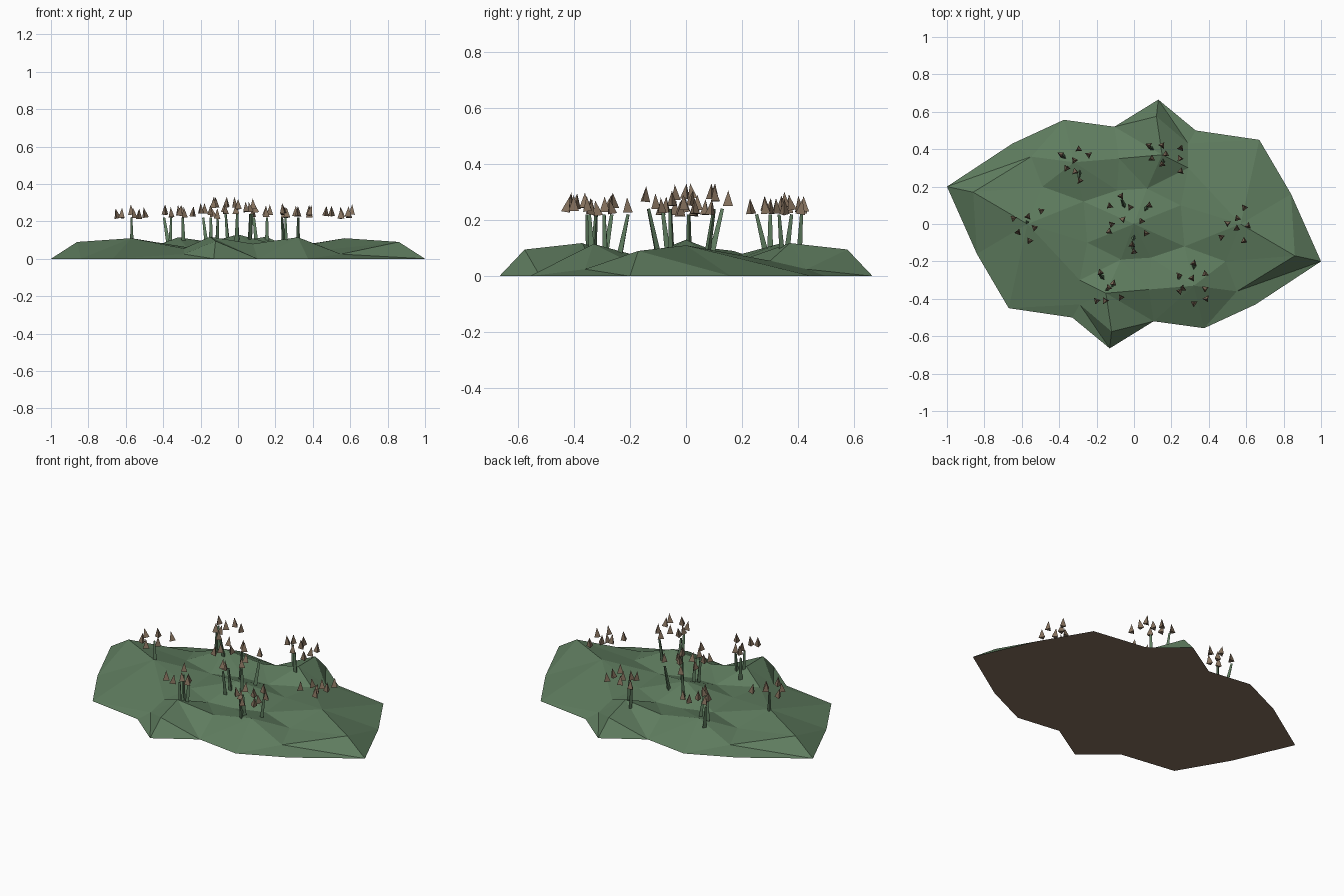
import bpy
import bmesh
import math
import random
from mathutils import Vector, Matrix
from mathutils.geometry import delaunay_2d_cdt

random.seed(4)
if "Cube" in bpy.data.objects:
    bpy.data.objects.remove(bpy.data.objects["Cube"], do_unlink=True)


def make_material(name, rgb):
    mat = bpy.data.materials.new(name)
    mat.use_nodes = True
    colour = (*rgb, 1.0)
    mat.diffuse_color = colour
    mat.node_tree.nodes["Principled BSDF"].inputs["Base Color"].default_value = colour
    return mat


grass = make_material("grass green", (0.115, 0.205, 0.115))
brown = make_material("earth brown", (0.235, 0.165, 0.11))


def add_object(name, bm, *materials):
    mesh = bpy.data.meshes.new(name)
    bm.to_mesh(mesh)
    bm.free()
    for mat in materials:
        mesh.materials.append(mat)
    obj = bpy.data.objects.new(name, mesh)
    bpy.context.collection.objects.link(obj)
    return obj


def both_halves(points):
    """Repeat points turned half a circle about the vertical axis."""
    return points + [(-x, -y, z) for x, y, z in points]


# Ground: outline at ground level, with mounds, hollows and corner ridges inside
outline = both_halves([
    (1.0, -0.2, 0), (0.84, 0.16, 0), (0.67, 0.45, 0), (0.33, 0.5, 0),
    (0.13, 0.665, 0), (-0.105, 0.52, 0), (-0.375, 0.557, 0), (-0.65, 0.43, 0)])
mounds = both_halves([(0.57, 0, 0.11), (0.32, -0.33, 0.115), (0.15, 0.37, 0.118)])
hollows = both_halves([
    (0.27, -0.12, 0.058), (0.07, 0.19, 0.055), (0.25, 0.1, 0.058),
    (-0.09, 0.18, 0.058), (0.49, -0.2, 0.05), (0.29, 0.3, 0.055)])
saddles = both_halves([(0.08, -0.35, 0.08)])
ridges = both_halves([(0.86, -0.17, 0.09), (0.12, 0.575, 0.095)])
feet = both_halves([(0.55, -0.36, 0.025), (0.29, 0.43, 0.025)])
points = outline + [(0, 0, 0.13)] + mounds + hollows + saddles + ridges + feet

# Sharp creases run from each corner to its ridge and foot
corners = both_halves([outline[0], outline[4]])
creases = []
for corner, ridge, foot in zip(corners, ridges, feet):
    a, b, c = (points.index(p) for p in (corner, ridge, foot))
    creases += [(a, b), (a, c), (b, c)]

flat = [Vector(p[:2]) for p in points]
verts, _, tris, origin, _, _ = delaunay_2d_cdt(
    flat, creases, [list(range(len(outline)))], 1, 1e-5)
bm = bmesh.new()
ground_verts = [bm.verts.new((v.x, v.y, points[o[0]][2])) for v, o in zip(verts, origin)]
for tri in tris:
    face = bm.faces.new([ground_verts[i] for i in tri])
    face.normal_update()
    if face.normal.z < 0:
        face.normal_flip()
rim = [bm.verts.new(p) for p in reversed(outline)]
bm.faces.new(rim).material_index = 1
bmesh.ops.remove_doubles(bm, verts=bm.verts, dist=1e-5)
add_object("ground", bm, grass, brown)


# Seed heads: slightly tilted three-sided cones
def seed_heads(name, low, high, tops):
    bm = bmesh.new()
    for x, y in tops:
        place = Matrix.Translation((x, y, random.uniform(low, high) + 0.025))
        tilt = Matrix.Rotation(random.uniform(-0.2, 0.2), 4, random.choice("XY"))
        spin = Matrix.Rotation(random.uniform(0, math.tau), 4, "Z")
        bmesh.ops.create_cone(
            bm, cap_ends=True, segments=3, radius1=0.021, radius2=0,
            depth=0.055, matrix=place @ tilt @ spin)
    add_object(name + "_seed_heads", bm, brown)


# Stalks: tapered three-sided stems, from a root to a slightly shifted top
def stalks(name, stems, low=0.07, high=0.22):
    bm = bmesh.new()
    for root, top in stems:
        start, end = Vector((*root, low)), Vector((*top, high))
        along = end - start
        turn = along.to_track_quat("Z", "Y").to_matrix().to_4x4()
        bmesh.ops.create_cone(
            bm, cap_ends=True, segments=3, radius1=0.013, radius2=0.007,
            depth=along.length, matrix=Matrix.Translation((start + end) / 2) @ turn)
    add_object(name + "_stalks", bm, grass)


seed_heads("right", 0.215, 0.245, [
    (-0.5, 0.07), (-0.65, 0.03), (-0.57, 0.04), (-0.62, -0.04), (-0.53, -0.02),
    (-0.56, -0.09)])
stalks("right", [((-0.57, 0.01), (-0.572, 0.01))])

seed_heads("back_right", 0.22, 0.25, [
    (-0.39, 0.37), (-0.3, 0.4), (-0.24, 0.37), (-0.32, 0.34), (-0.36, 0.3),
    (-0.31, 0.28), (-0.29, 0.23)])
stalks("back_right", [
    ((-0.37, 0.355), (-0.395, 0.375)), ((-0.36, 0.3), (-0.355, 0.3)),
    ((-0.29, 0.285), (-0.295, 0.25))])

seed_heads("back_left", 0.22, 0.25, [
    (0.08, 0.42), (0.15, 0.42), (0.25, 0.41), (0.17, 0.37), (0.15, 0.32),
    (0.25, 0.35), (0.09, 0.35), (0.25, 0.28)])
stalks("back_left", [((0.155, 0.34), (0.155, 0.33)), ((0.1, 0.4), (0.085, 0.41))])

seed_heads("middle", 0.24, 0.305, [
    (-0.07, 0.15), (-0.13, 0.1), (0.08, 0.1), (-0.02, 0.09), (0.04, 0.02),
    (-0.06, 0.02), (-0.12, 0), (-0.13, -0.04), (0.06, -0.05), (-0.01, -0.11),
    (0, -0.145)])
stalks("middle", [
    ((0, -0.065), (-0.005, -0.085)), ((-0.01, -0.1), (-0.005, -0.135)),
    ((0.06, -0.05), (0.065, -0.055)), ((0.06, 0.075), (0.075, 0.1)),
    ((-0.05, 0.09), (-0.065, 0.13))], high=0.24)

seed_heads("left", 0.215, 0.24, [
    (0.59, 0.09), (0.55, 0.03), (0.61, -0.01), (0.5, 0), (0.55, -0.02),
    (0.47, -0.07), (0.59, -0.09)])

seed_heads("front_left", 0.215, 0.25, [
    (0.32, -0.21), (0.24, -0.27), (0.38, -0.27), (0.31, -0.29), (0.26, -0.34),
    (0.24, -0.36), (0.38, -0.35), (0.39, -0.4), (0.32, -0.42)])
stalks("front_left", [
    ((0.32, -0.235), (0.322, -0.205)), ((0.245, -0.285), (0.235, -0.29)),
    ((0.26, -0.335), (0.255, -0.345))])

seed_heads("front_right", 0.215, 0.25, [
    (-0.18, -0.26), (-0.11, -0.32), (-0.14, -0.34), (-0.07, -0.39), (-0.2, -0.41),
    (-0.15, -0.41)])
stalks("front_right", [
    ((-0.165, -0.29), (-0.185, -0.265)), ((-0.145, -0.35), (-0.145, -0.355)),
    ((-0.115, -0.33), (-0.11, -0.32))])
